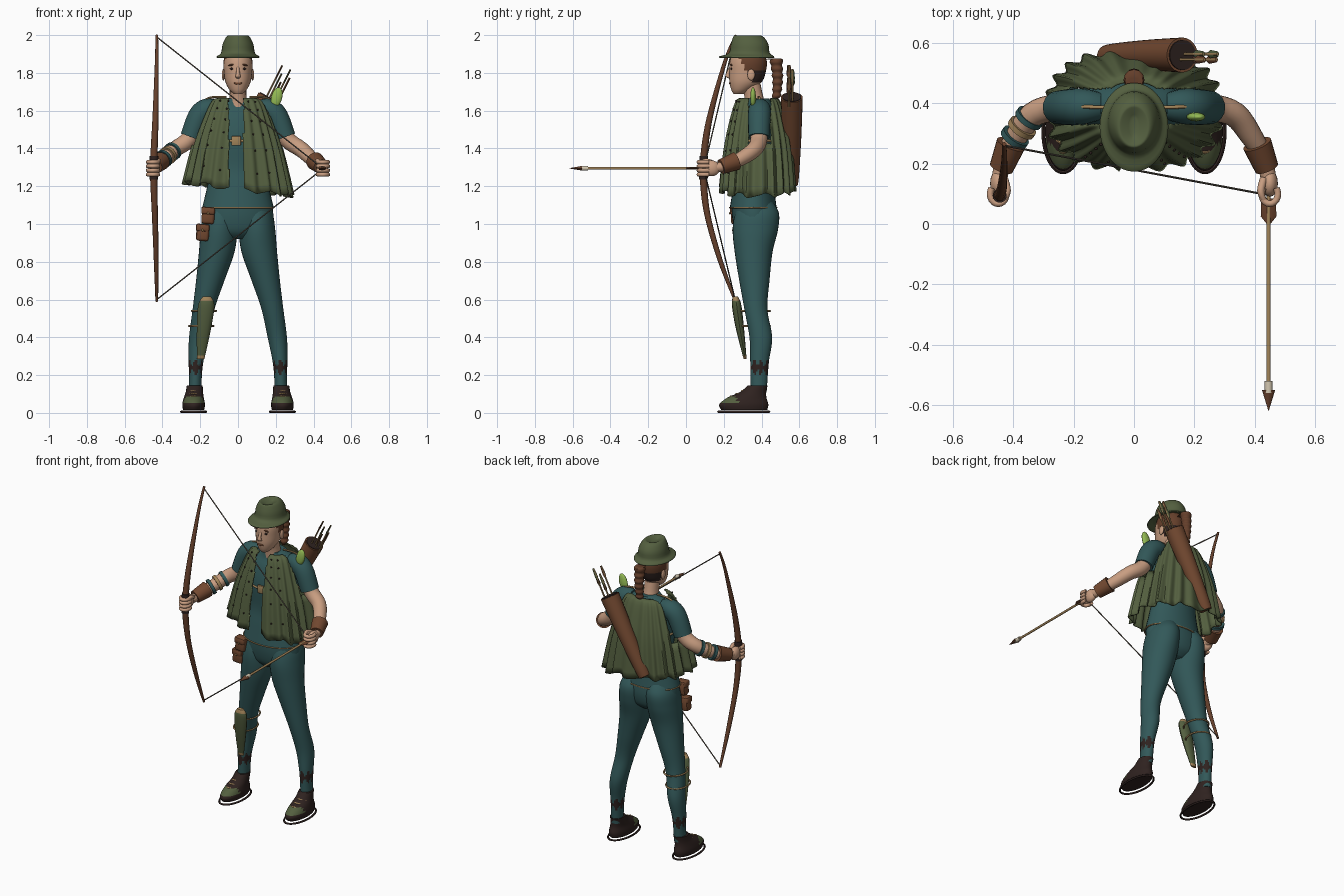
import bpy, bmesh
from math import sin, cos, pi, radians, atan2, copysign
from mathutils import Vector, Matrix

cube = bpy.data.objects.get("Cube")
if cube:
    bpy.data.objects.remove(cube, do_unlink=True)


def material(name, *rgb):
    m = bpy.data.materials.new(name)
    m.use_nodes = True
    m.diffuse_color = (*rgb, 1)
    m.node_tree.nodes["Principled BSDF"].inputs["Base Color"].default_value = (*rgb, 1)
    return m


green = material("olive cloth", .088, .115, .05)
teal = material("teal cloth", .032, .098, .1)
skin = material("skin", .58, .34, .22)
leather = material("brown leather", .17, .066, .03)
dark = material("dark leather", .028, .016, .014)
tan = material("tan trim", .36, .23, .1)
leaf = material("leaf green", .3, .5, .09)
russet = material("russet wood and hair", .13, .05, .024)
pale = material("pale metal", .66, .58, .44)
cord = material("cord", .13, .11, .085)
parts = []


def finish(name, bm, mats, rule=None):
    bmesh.ops.recalc_face_normals(bm, faces=bm.faces)
    if rule:
        for f in bm.faces:
            f.material_index = rule(f.calc_center_median())
    me = bpy.data.meshes.new(name)
    bm.to_mesh(me)
    bm.free()
    for m in mats if isinstance(mats, tuple) else (mats,):
        me.materials.append(m)
    ob = bpy.data.objects.new(name, me)
    bpy.context.collection.objects.link(ob)
    parts.append(ob)
    return ob


def spline(pts, n):
    """Catmull-Rom through tuples of any length."""
    if n == 1:
        return list(pts)
    out = []
    for i in range(len(pts) - 1):
        a, b, c, d = pts[max(i - 1, 0)], pts[i], pts[i + 1], pts[min(i + 2, len(pts) - 1)]
        for k in range(n):
            t = k / n
            out.append(tuple(q + t / 2 * (r - p + t * (2 * p - 5 * q + 4 * r - s + t * (3 * (q - r) + s - p)))
                             for p, q, r, s in zip(a, b, c, d)))
    return out + [pts[-1]]


def tube(name, pts, mats, seg=20, n=4, flat=False, rule=None):
    """Skin elliptical rings (x, y, z, rx, ry) along a path; flat keeps rings level."""
    pts = spline([p if len(p) == 5 else (*p, p[3]) for p in pts], n)
    pos = [Vector(p[:3]) for p in pts]
    run = (pos[-1] - pos[0]).normalized()
    ref = Vector((0, 1, 0)) if abs(run.z) > .9 else Vector((0, 0, 1))
    bm, rings = bmesh.new(), []
    for i, p in enumerate(pts):
        u, v = Vector((1, 0, 0)), Vector((0, 1, 0))
        if not flat:
            t = (pos[min(i + 1, len(pos) - 1)] - pos[max(i - 1, 0)]).normalized()
            u = t.cross(ref).normalized()
            v = u.cross(t)
        angles = [2 * pi * k / seg for k in range(seg)]
        rings.append([bm.verts.new(pos[i] + u * cos(a) * p[3] + v * sin(a) * p[4]) for a in angles])
    for a, b in zip(rings, rings[1:]):
        for k in range(seg):
            j = (k + 1) % seg
            bm.faces.new((a[k], a[j], b[j], b[k]))
    bm.faces.new(rings[0])
    bm.faces.new(rings[-1])
    return finish(name, bm, mats, rule)


def ring(name, x, y, z, rx, ry, r, mat):
    loop = [(x + rx * cos(a * pi / 20), y + ry * sin(a * pi / 20), z, r) for a in range(41)]
    tube(name, loop, mat, seg=8, n=1)


def ball(name, loc, size, mat, tilt=0):
    bm = bmesh.new()
    m = Matrix.Translation(loc) @ Matrix.Rotation(tilt, 4, 'Y') @ Matrix.Diagonal((*size, 1))
    bmesh.ops.create_uvsphere(bm, u_segments=16, v_segments=10, radius=1, matrix=m)
    finish(name, bm, mat)


def box(name, loc, size, mat, tilt=0):
    bm = bmesh.new()
    m = Matrix.Translation(loc) @ Matrix.Rotation(tilt, 4, 'Y') @ Matrix.Diagonal((*size, 1))
    bmesh.ops.create_cube(bm, size=1, matrix=m)
    bmesh.ops.bevel(bm, geom=bm.edges[:], offset=min(size) * .25, segments=2, affect='EDGES', profile=.5)
    finish(name, bm, mat)


# Torso and pelvis
tube("pelvis", [(0, .36, .92, .07, .06), (0, .362, .96, .17, .1), (0, .362, 1.03, .187, .117),
                (0, .358, 1.1, .182, .117)], teal, 32, flat=True)
tube("shirt", [(0, .356, 1.085, .19, .124), (0, .358, 1.2, .163, .108), (0, .365, 1.3, .15, .1),
               (0, .37, 1.45, .165, .11), (0, .385, 1.56, .17, .1), (0, .39, 1.62, .145, .075),
               (0, .38, 1.665, .07, .06)], teal, 32, flat=True)
ring("shirt_hem", 0, .356, 1.087, .19, .124, .004, tan)
ring("chest_belt", 0, .37, 1.44, .166, .111, .007, tan)
box("chest_buckle", (-.01, .255, 1.44), (.05, .014, .05), tan)

# Head, face and braid
tube("neck", [(0, .375, 1.6, .06, .06), (0, .36, 1.67, .045, .05), (0, .345, 1.74, .045, .05)],
     skin, flat=True)
tube("head", [(0, .28, 1.688, .022, .028), (0, .292, 1.71, .045, .052), (0, .315, 1.75, .066, .085),
              (0, .325, 1.8, .074, .096), (0, .33, 1.86, .077, .098), (0, .33, 1.92, .06, .08)],
     (skin, russet, dark), 32, 5, True,
     lambda c: 0 if c.z < 1.75 or c.y < .29 + (1.86 - c.z) * .6 else 1 if c.z > 1.815 else 2)
tube("nose", [(0, .238, 1.835, .007), (0, .223, 1.8, .01), (0, .222, 1.78, .014, .012),
              (0, .236, 1.77, .008)], skin, 12, flat=True)
ball("lips", (0, .234, 1.745), (.022, .006, .007), leather)
for s, side in ((1, "left"), (-1, "right")):
    ball(side + "_ear", (s * .077, .345, 1.79), (.009, .02, .03), skin)
    ball(side + "_eye", (s * .031, .24, 1.822), (.014, .005, .006), dark)
    ball(side + "_brow", (s * .033, .24, 1.842), (.02, .006, .005), russet, s * .2)
tube("braid", [(0, .42, 1.87, .02)] +
     [(0, .475 + .01 * sin(k / 4), 1.875 - k * .018, .03 - .001 * k + .006 * (k % 2)) for k in range(12)] +
     [(0, .47, 1.655, .006)], russet, 12, 3, True)

# Hat with rolled brim and creased crown
tube("hat", [(0, .33, 1.9, .085, .11), (0, .322, 1.88, .11, .142), (0, .322, 1.888, .112, .144),
             (0, .335, 1.905, .09, .108), (0, .337, 1.95, .082, .1), (0, .332, 1.985, .066, .084),
             (0, .325, 1.998, .052, .07), (0, .325, 1.996, .04, .058), (0, .325, 1.982, .01, .03)],
     green, 36, 3, True)

# Legs, ankle wraps and shoes
for s, side in ((1, "left"), (-1, "right")):
    def wrap(c, s=s):
        jag = .015 * sin(7 * atan2(c.y - .387, c.x - s * .224))
        return 1 if .215 - jag < c.z < .265 + jag else 0
    tube(side + "_leg", [(s * x, y, z, rx, ry) for x, y, z, rx, ry in (
        (.228, .385, .11, .034, .042), (.225, .387, .2, .034, .046), (.222, .39, .28, .04, .05),
        (.208, .396, .4, .051, .06), (.182, .37, .55, .058, .061), (.147, .362, .7, .075, .08),
        (.113, .358, .85, .094, .1), (.1, .367, .97, .097, .12), (.092, .376, 1.06, .09, .115),
        (.08, .37, 1.13, .06, .08))], (teal, dark), 32, 8, True, wrap)
    tube(side + "_shoe", [(s * x, y, z, rx, ry) for x, y, z, rx, ry in (
        (.235, .308, .016, .056, .122), (.235, .306, .045, .06, .13), (.234, .322, .08, .053, .104),
        (.231, .355, .11, .046, .07), (.229, .38, .145, .042, .052))], (dark, green), 28, 4, True,
        lambda c: 1 if .055 < c.z < .085 and c.y < .27 else 0)
    ring(side + "_sole_welt", s * .235, .306, .006, .066, .135, .006, dark)
    for k in range(3):
        y, z = .245 + k * .03, .088 + k * .014
        tube(side + "_lace", [(s * .235 - .035, y + .015, z - .012, .005), (s * .235, y - .008, z, .005),
                              (s * .235 + .035, y + .015, z - .012, .005)], tan, 8)

# Arms, sleeves, hands and cuffs
for s, side in ((1, "left"), (-1, "right")):
    def mirrored(*pts, s=s):
        return [(s * p[0], *p[1:]) for p in pts]
    tube(side + "_sleeve", mirrored((.11, .39, 1.61, .045), (.16, .39, 1.607, .058),
                                    (.205, .388, 1.57, .06), (.25, .386, 1.46, .056)), teal)
    tube(side + "_shoulder_trim", mirrored((.06, .385, 1.672, .006), (.15, .388, 1.668, .006),
                                           (.22, .39, 1.622, .006)), tan, 8)
    tube(side + "_arm", mirrored((.2, .39, 1.57, .044), (.26, .386, 1.45, .045), (.335, .362, 1.395, .042),
                                 (.39, .29, 1.345, .037), (.43, .22, 1.31, .028), (.446, .15, 1.297, .026)), skin)
    ball(side + "_palm", (s * .45, .135, 1.295), (.027, .045, .042), skin)
    for k in range(4):
        z = 1.262 + k * .022
        tube(side + "_finger", [(s * .45 + .027 * cos(a * pi / 5), .1 - .033 * sin(a * pi / 5), z, .011)
                                for a in range(-1, 7)], skin, 10, 2)
    tube(side + "_thumb", mirrored((.43, .15, 1.32, .013), (.42, .11, 1.335, .012), (.43, .08, 1.33, .009)), skin, 10)
    tube(side + "_cuff", mirrored((.408, .265, 1.333, .049), (.44, .185, 1.303, .04)), leather, n=1)
for k, (name, mat) in enumerate((("teal_band", teal), ("tan_band", tan), ("upper_teal_band", teal))):
    x, y, z = -.4 + k * .024, .28 + k * .032, 1.34 + k * .02
    tube(name, [(x, y, z, .049), (x + .01, y + .014, z + .008, .049)], mat, n=1)


# Open-front cape with folds and arm openings
cape_rows = spline([(.38, 1.668, .1, .09), (.38, 1.65, .14, .118), (.38, 1.55, .185, .148),
                    (.38, 1.4, .235, .178), (.378, 1.185, .285, .198)], 4)


def cape_point(a, row, grow=1):
    t = row / (len(cape_rows) - 1)
    y, z, rx, ry = cape_rows[row]
    w = grow * (1 + .05 * t ** .6 * sin(22 * a))
    x = rx * w * copysign(abs(cos(a)) ** .8, cos(a))
    return Vector((x, y + ry * w * copysign(abs(sin(a)) ** .8, sin(a)),
                   z - .12 * x * t + .012 * t ** 4 * sin(11 * a)))


bm = bmesh.new()
steps = 176
grid = [[bm.verts.new(cape_point(2 * pi * k / steps, r)) for k in range(steps)] for r in range(len(cape_rows))]
for a, b in zip(grid, grid[1:]):
    for k in range(steps):
        j = (k + 1) % steps
        c = (a[k].co + b[j].co) / 2
        gap = c.y < .38 and -.05 < c.x < .03
        armhole = abs(c.y - .39) < .06 and c.z > 1.42
        if not gap and not armhole:
            bm.faces.new((a[k], b[k], b[j], a[j]))
bmesh.ops.delete(bm, geom=[v for v in bm.verts if not v.link_faces], context='VERTS')
cape = finish("cape", bm, green)
cape.modifiers.new("thickness", 'SOLIDIFY').thickness = .006
for a in (1.3, 1.41, 1.6, 1.7):
    for r in range(4, 16, 2):
        ball("cape_stud", cape_point(a * pi, r, 1.01), (.005, .005, .005), dark)

# Quiver, spare arrows and shoulder leaf
tube("quiver", [(-.085, .555, 1.22, .03), (-.08, .556, 1.23, .04), (.04, .56, 1.45, .05),
                (.16, .56, 1.67, .058)], leather, 24)
tube("quiver_mouth", [(.158, .56, 1.667, .05), (.162, .56, 1.674, .05)], dark, n=1)
for k in range(5):
    x, y, top = .125 + k * .018, .545 + .018 * (k % 2), 1.84 - .022 * ((k * 2) % 5)
    tip = x + (top - 1.62) * .5
    tube("spare_arrow", [(x, y, 1.62, .005), (tip, y, top, .005)], tan, 8, 1)
    tube("spare_fletching", [(tip - .035, y, top - .07, .004, .004), (tip - .025, y, top - .05, .014, .004),
                             (tip, y, top, .009, .003)], green if k % 2 else russet, 8, 1)
ball("shoulder_leaf", (.205, .355, 1.67), (.029, .015, .055), leaf, .25)

# Hip pouches, shin sheath and its straps
for name, x, y, z in (("upper_pouch", -.158, .265, 1.045), ("lower_pouch", -.187, .28, .955)):
    box(name, (x, y, z), (.068, .055, .09), leather, .08)
    box(name + "_flap", (x, y - .004, z + .025), (.072, .056, .04), leather, .08)
    ball(name + "_stud", (x, y - .033, z + .012), (.006, .004, .006), tan)
tube("shin_sheath", [(-.165, .262, .615, .022, .014), (-.168, .268, .57, .043, .025),
                     (-.18, .285, .45, .038, .022), (-.198, .313, .285, .02, .008)], (green, tan), 12, 6, True,
     lambda c: 1 if c.z > .59 or c.z < .31 else 0)
for z, x in ((.54, -.18), (.46, -.195)):
    ring("sheath_strap", x, .36, z, .065, .085, .005, tan)

# Bow, string and nocked arrow
tube("bow", [(-.43, .265, 2, .007), (-.43, .207, 1.86, .01), (-.437, .125, 1.56, .016), (-.445, .095, 1.36, .019),
             (-.446, .092, 1.24, .019), (-.44, .113, 1.05, .016), (-.433, .18, .81, .013),
             (-.43, .262, .59, .007)], russet, 12, 6)
tube("bow_grip", [(-.445, .094, 1.36, .023), (-.446, .092, 1.235, .023)], dark, n=1)
for name, z in (("upper_string", 1.99), ("lower_string", .6)):
    tube(name, [(-.43, .26, z, .0035), (.45, .095, 1.293, .0035)], cord, 8, 1)
tube("arrow_shaft", [(.446, .1, 1.295, .007), (.446, -.54, 1.295, .007)], tan, 10, 1)
tube("arrow_socket", [(.446, -.52, 1.295, .013), (.446, -.56, 1.295, .013)], pale, 12, 1)
tube("arrow_head", [(.446, -.55, 1.295, .022, .012), (.446, -.618, 1.295, .001)], russet, 8, 1)
tube("arrow_fletching", [(.446, .085, 1.295, .024, .006), (.446, .025, 1.295, .026, .005),
                         (.446, 0, 1.295, .006, .004)], russet, 8, 1)

# Smooth shading with crisp rims
bpy.ops.object.select_all(action='DESELECT')
for ob in parts:
    ob.select_set(True)
bpy.context.view_layer.objects.active = parts[0]
bpy.ops.object.shade_smooth_by_angle(angle=radians(45))
